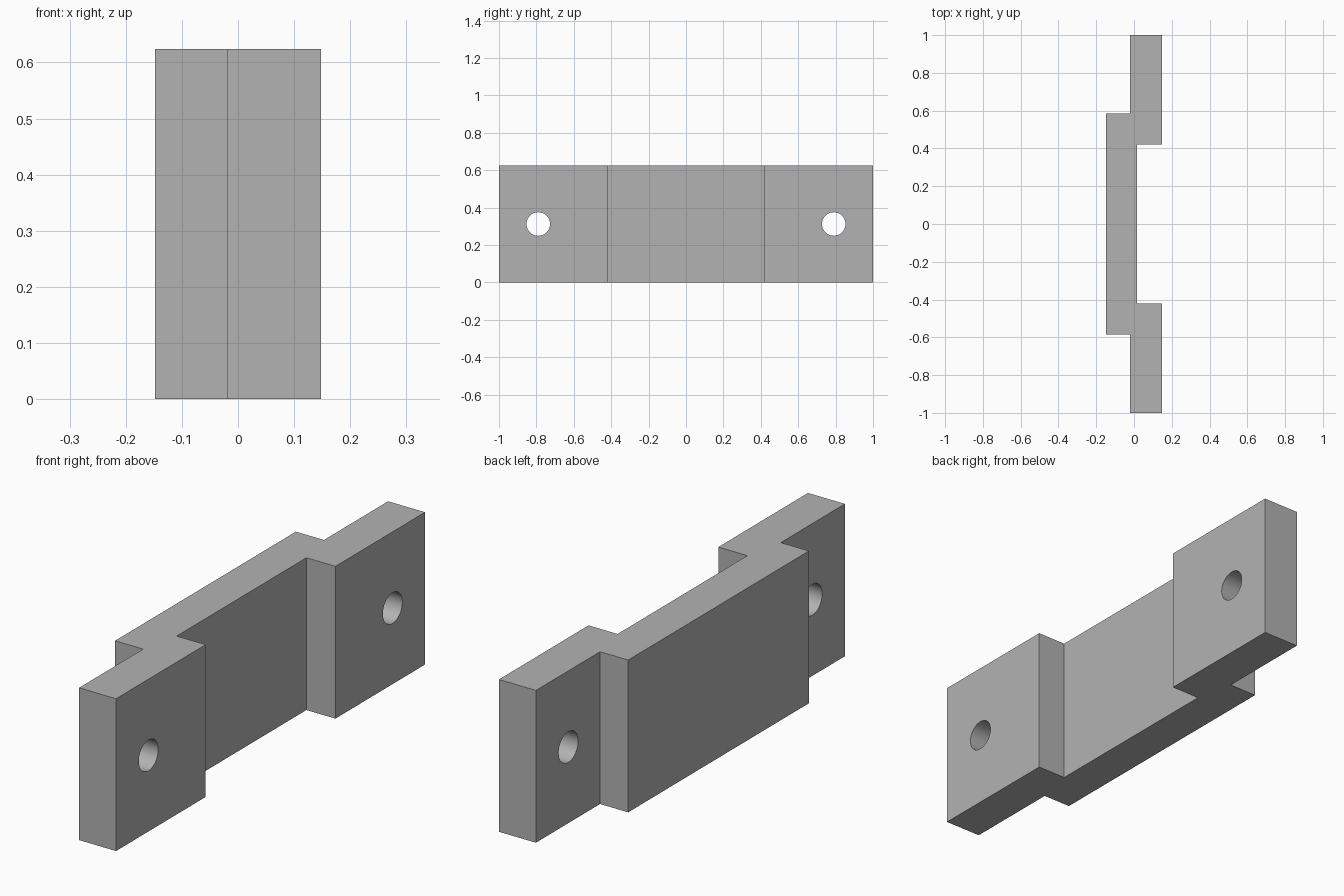
import bpy, bmesh, math

if "Cube" in bpy.data.objects:
    bpy.data.objects.remove(bpy.data.objects["Cube"])

H = 0.624            # height of the bracket
X_BACK, X_FRONT = -0.1475, 0.1475
X_STEP_BACK, X_STEP_FRONT = -0.02, 0.016
Y_END, Y_BACK, Y_FRONT = 1.0, 0.585, 0.42
HOLE_Y, HOLE_R = 0.79, 0.063

grey = bpy.data.materials.new("plain grey")
grey.diffuse_color = (0.45, 0.45, 0.45, 1)
grey.use_nodes = True
grey.node_tree.nodes["Principled BSDF"].inputs["Base Color"].default_value = grey.diffuse_color

# Stepped bracket: half outline mirrored across y = 0, extruded upward
half = [(X_STEP_FRONT, Y_FRONT), (X_FRONT, Y_FRONT), (X_FRONT, Y_END),
        (X_STEP_BACK, Y_END), (X_STEP_BACK, Y_BACK), (X_BACK, Y_BACK)]
outline = half + [(x, -y) for x, y in reversed(half)]
bm = bmesh.new()
base = bm.faces.new([bm.verts.new((x, y, 0)) for x, y in outline])
top = bmesh.ops.extrude_face_region(bm, geom=[base])["geom"]
bmesh.ops.translate(bm, vec=(0, 0, H),
                    verts=[g for g in top if isinstance(g, bmesh.types.BMVert)])
bmesh.ops.recalc_face_normals(bm, faces=bm.faces)
mesh = bpy.data.meshes.new("bracket")
bm.to_mesh(mesh)
bm.free()
mesh.materials.append(grey)
bracket = bpy.data.objects.new("bracket", mesh)
bpy.context.collection.objects.link(bracket)

# Screw holes through both end tabs
cutters = []
for side, y in (("near", -HOLE_Y), ("far", HOLE_Y)):
    bpy.ops.mesh.primitive_cylinder_add(vertices=48, radius=HOLE_R, depth=0.6,
                                        location=(0.06, y, H / 2),
                                        rotation=(0, math.pi / 2, 0))
    cutter = bpy.context.object
    cutter.name = side + "_hole_cutter"
    cutter.data.materials.append(grey)
    cutter.hide_render = True
    cutters.append(cutter)
    cut = bracket.modifiers.new(side + "_hole", 'BOOLEAN')
    cut.operation = 'DIFFERENCE'
    cut.solver = 'EXACT'
    cut.object = cutter

# Apply the holes, remove the cutters and smooth the hole walls
bpy.ops.object.select_all(action='DESELECT')
bracket.select_set(True)
bpy.context.view_layer.objects.active = bracket
for name in [m.name for m in bracket.modifiers]:
    bpy.ops.object.modifier_apply(modifier=name)
for cutter in cutters:
    bpy.data.objects.remove(cutter)
bpy.ops.object.shade_smooth_by_angle(angle=math.radians(30))
